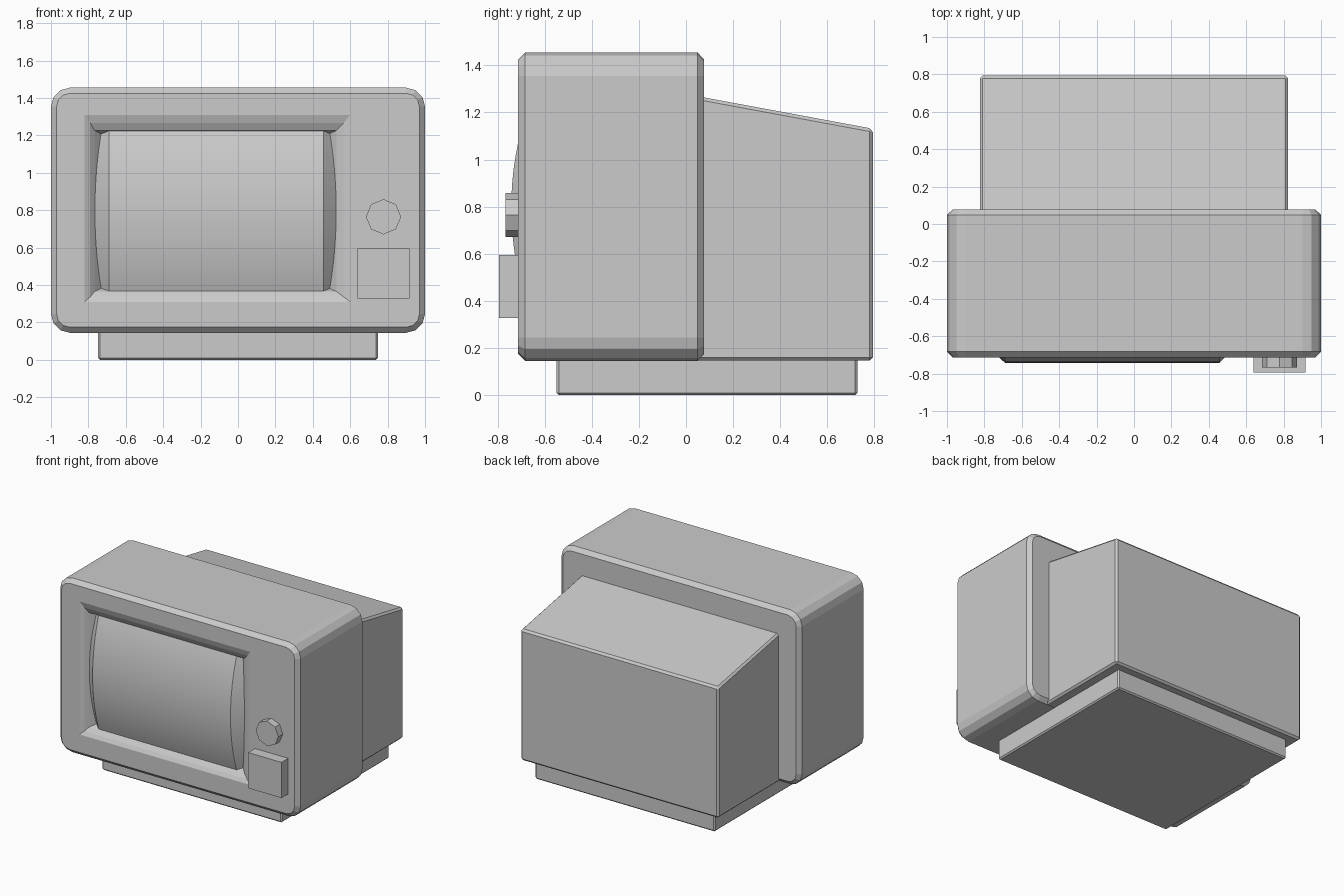
import bpy, bmesh, math

if "Cube" in bpy.data.objects:
    bpy.data.objects.remove(bpy.data.objects["Cube"])


def loft(name, rings, smooth=None):
    """Skin a closed solid through rings with equal point counts."""
    bm = bmesh.new()
    loops = [[bm.verts.new(p) for p in ring] for ring in rings]
    n = len(loops[0])
    for a, b in zip(loops, loops[1:]):
        for i in range(n):
            j = (i + 1) % n
            bm.faces.new((a[i], a[j], b[j], b[i]))
    bm.faces.new(loops[0][::-1])
    bm.faces.new(loops[-1])
    bmesh.ops.recalc_face_normals(bm, faces=bm.faces)
    me = bpy.data.meshes.new(name)
    bm.to_mesh(me)
    bm.free()
    ob = bpy.data.objects.new(name, me)
    bpy.context.collection.objects.link(ob)
    if smooth:
        bpy.ops.object.select_all(action='DESELECT')
        ob.select_set(True)
        bpy.context.view_layer.objects.active = ob
        bpy.ops.object.shade_smooth_by_angle(angle=math.radians(smooth))
    return ob


def rounded_rect(y, x0, x1, z0, z1, r, segs=3):
    corners = [(x1 - r, z1 - r, 0), (x0 + r, z1 - r, 90),
               (x0 + r, z0 + r, 180), (x1 - r, z0 + r, 270)]
    ring = []
    for cx, cz, start in corners:
        for i in range(segs + 1):
            a = math.radians(start + 90 * i / segs)
            ring.append((cx + r * math.cos(a), y, cz + r * math.sin(a)))
    return ring


def rect(y, x0, x1, z0, z1):
    return [(x0, y, z0), (x1, y, z0), (x1, y, z1), (x0, y, z1)]


def chamfer(ob, width):
    m = ob.modifiers.new("chamfer", 'BEVEL')
    m.width = width
    m.segments = 1


# Front case with rounded corners and chamfered front and back rims
C = 0.03
full = (-1, 1, 0.145, 1.455, 0.1)
inner = (-1 + C, 1 - C, 0.145 + C, 1.455 - C, 0.1 - C)
case = loft("front_case", [rounded_rect(-0.713, *inner), rounded_rect(-0.683, *full),
                           rounded_rect(0.049, *full), rounded_rect(0.077, *inner)])

# Sloped recess around the screen
cutter = loft("recess_cutter", [rect(-0.80, -0.82, 0.60, 0.31, 1.31),
                                rect(-0.713, -0.82, 0.60, 0.31, 1.31),
                                rect(-0.698, -0.79, 0.565, 0.337, 1.267),
                                rect(-0.676, -0.767, 0.527, 0.365, 1.227),
                                rect(-0.60, -0.70, 0.45, 0.40, 1.19)])
cutter.hide_render = True
cutter.hide_viewport = True
cut = case.modifiers.new("recess", 'BOOLEAN')
cut.operation = 'DIFFERENCE'
cut.solver = 'EXACT'
cut.object = cutter

# Curved screen, bent about a horizontal axis, with 45 degree side edges
R, CY, CZ, N = 1.3, 0.558, 0.797, 16


def screen_ring(x, drop):
    arc = []
    for i in range(N + 1):
        a = math.radians(-20 + 40 * i / N)
        arc.append((x, CY + drop - R * math.cos(a), CZ + R * math.sin(a)))
    return [(x, -0.5, arc[0][2])] + arc + [(x, -0.5, arc[-1][2])]


loft("screen", [screen_ring(-0.767, 0.07), screen_ring(-0.69, 0),
                screen_ring(0.457, 0), screen_ring(0.527, 0.07)], smooth=20)

# Rear housing with sloping roof
housing = loft("rear_housing", [rect(0.0, -0.823, 0.823, 0.146, 1.278),
                                rect(0.793, -0.823, 0.823, 0.146, 1.131)])
chamfer(housing, 0.014)

# Base plinth
base = loft("base", [rect(-0.55, -0.748, 0.748, 0, 0.17),
                     rect(0.727, -0.748, 0.748, 0, 0.17)])
chamfer(base, 0.01)

# Control box and eight-sided dial
loft("control_box", [rect(-0.793, 0.64, 0.917, 0.327, 0.595),
                     rect(-0.69, 0.64, 0.917, 0.327, 0.595)])
octagon = [(0.778 + 0.094 * math.cos(k * math.pi / 4),
            0.765 + 0.094 * math.sin(k * math.pi / 4)) for k in range(8)]
loft("dial", [[(x, y, z) for x, z in octagon] for y in (-0.766, -0.69)])
